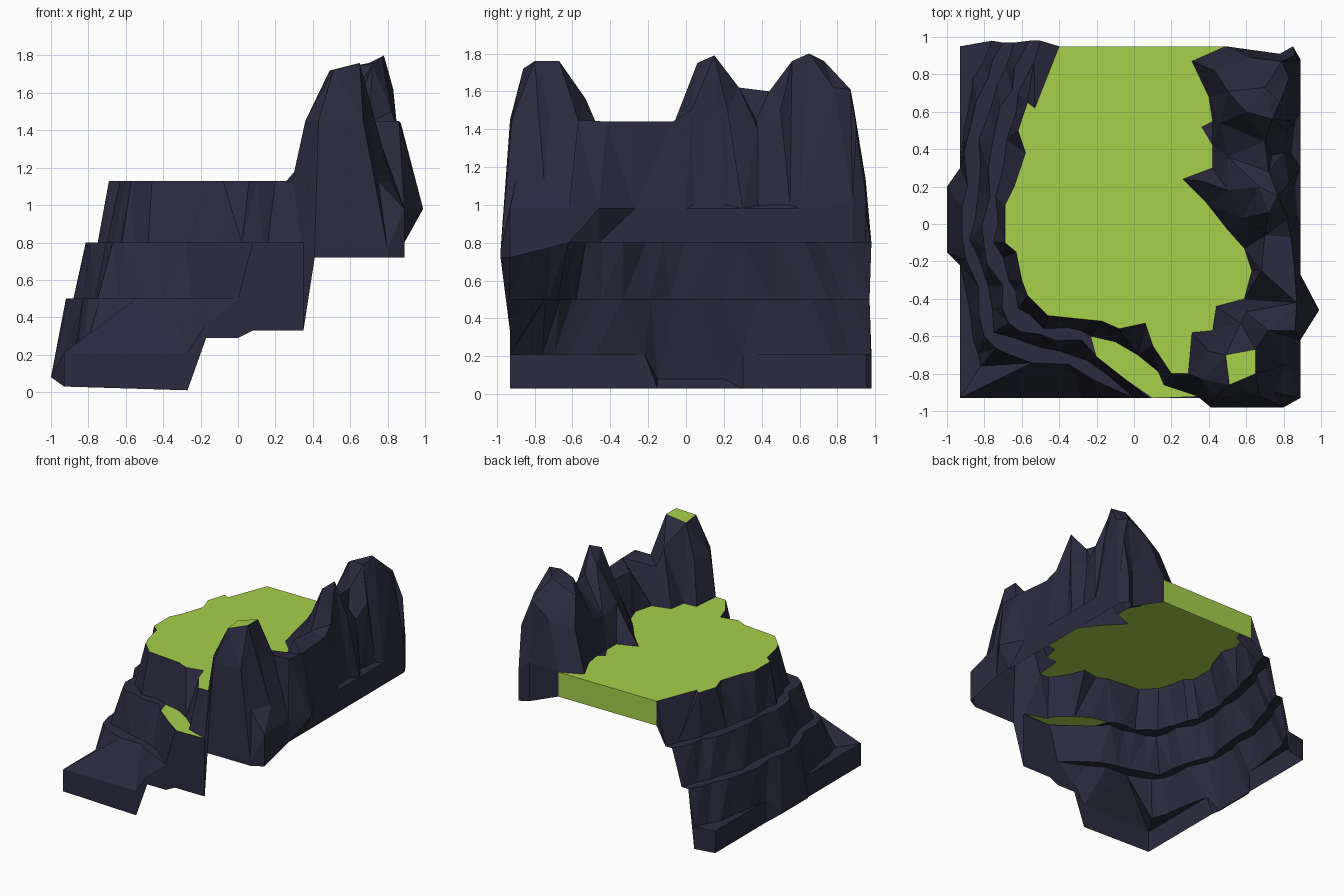
import bpy
import random
from mathutils import Vector
from mathutils.geometry import delaunay_2d_cdt

random.seed(4)
cube = bpy.data.objects.get("Cube")
if cube:
    bpy.data.objects.remove(cube, do_unlink=True)


def make_material(name, colour):
    material = bpy.data.materials.new(name)
    material.use_nodes = True
    material.diffuse_color = colour
    material.node_tree.nodes["Principled BSDF"].inputs["Base Color"].default_value = colour
    return material


rock = make_material("slate rock", (.024, .024, .052, 1))
grass = make_material("grass green", (.38, .63, .07, 1))

points, edges, regions = [], [], []


def at_height(z, outline):
    return [(x, y, z) for x, y in outline]


def add_region(outline):
    """Add a closed outline that later becomes its own set of faces."""
    start = len(points)
    points.extend(Vector(p) for p in outline)
    regions.append(list(range(start, len(points))))


def add_contour(z, path, jag):
    """Add a terrace line, with a point chipped inward (+) or outward (-) per segment."""
    start = len(points)
    path = [Vector((x, y, z)) for x, y in path]
    for a, b in zip(path, path[1:]):
        along = (b - a).normalized()
        chip = Vector((-along.y, along.x, 0)) * random.uniform(.5, 1) * jag
        points.extend([a, a.lerp(b, random.uniform(.35, .65)) + chip])
    points.append(path[-1])
    edges.extend((i, i + 1) for i in range(start, len(points) - 1))


# Outer border of the whole terrain, counter-clockwise from the back corner
add_region([
    (-.93, .95, .21), (-.93, .3, .21), (-1, .2, .08), (-1, -.15, .08),
    (-.93, -.22, .21), (-.93, -.93, .21), (-.27, -.93, .21), (-.17, -.93, .36),
    (0, -.93, .5), (.08, -.93, .8), (.35, -.93, .8), (.41, -.98, .76),
    (.8, -.98, .76), (.89, -.93, .98), (.89, -.62, .98), (.99, -.46, .98),
    (.89, -.27, .98), (.89, 0, .98), (.89, .3, .98), (.89, .6, .98),
    (.89, .88, 1.02), (.85, .95, 1.05), (.78, .91, 1.12), (.49, .95, 1.13),
    (-.4, .95, 1.13), (-.5, .98, .8), (-.56, .98, .8), (-.64, .97, .5),
    (-.7, .97, .5), (-.76, .98, .21)])

# Grass plateau
add_region(at_height(1.13, [
    (-.4, .95), (-.53, .62), (-.57, .65), (-.62, .5), (-.58, .38), (-.64, .2),
    (-.69, .1), (-.69, -.1), (-.63, -.15), (-.6, -.3), (-.57, -.38),
    (-.46, -.49), (-.17, -.52), (-.08, -.56), (.06, -.53), (.1, -.65),
    (.2, -.8), (.29, -.8), (.31, -.58), (.42, -.57), (.44, -.44), (.59, -.4),
    (.63, -.25), (.59, -.13), (.5, -.03), (.39, .11), (.26, .24), (.42, .3),
    (.42, .42), (.36, .52), (.42, .55), (.4, .68), (.31, .87), (.49, .95)]))

# Grass ledge below the front cliff
add_region(at_height(.8, [
    (-.23, -.6), (-.2, -.71), (-.06, -.82), (.1, -.93), (.34, -.92),
    (.16, -.86), (.13, -.79), (.02, -.7), (-.1, -.63)]))

# Grass cap on the front peak
add_region([(.49, -.7, 1.72), (.51, -.86, 1.72), (.65, -.8, 1.76), (.65, -.67, 1.76)])

# Cliff terraces stepping down around the low side
add_contour(.8, [(-.5, .98), (-.62, .7), (-.68, .45), (-.74, .15), (-.75, -.1),
                 (-.67, -.3), (-.62, -.45), (-.48, -.56), (-.28, -.57)], .02)
add_contour(.8, [(-.56, .98), (-.65, .72), (-.75, .47), (-.77, .15), (-.8, -.12),
                 (-.7, -.33), (-.67, -.53), (-.5, -.59), (-.28, -.62)], -.03)
add_contour(.5, [(-.64, .97), (-.73, .75), (-.83, .45), (-.83, .18), (-.88, -.08),
                 (-.78, -.33), (-.75, -.58), (-.5, -.66), (-.25, -.73), (-.08, -.86)], .01)
add_contour(.5, [(-.7, .97), (-.78, .78), (-.88, .5), (-.89, .2), (-.92, -.06),
                 (-.83, -.34), (-.8, -.6), (-.66, -.7), (-.35, -.75), (0, -.93)], -.025)
add_contour(.21, [(-.76, .98), (-.86, .78), (-.91, .5)], .01)
add_contour(.21, [(-.9, -.35), (-.86, -.62), (-.82, -.76)], .01)

# Crags on the high side: front peak, shelf, middle peak, saddle, back peak
crags = [
    [(.36, -.83, 1.45), (.43, -.93, 1.45), (.67, -.92, 1.45), (.75, -.9, 1.13),
     (.7, -.72, 1.48), (.57, -.53, 1.56), (.4, -.68, 1.45), (.82, -.75, 1.13)],
    [(.72, -.57, 1.45), (.86, -.57, 1.45), (.87, -.42, 1.44), (.86, -.25, 1.44),
     (.84, -.07, 1.44), (.7, -.06, 1.44), (.68, -.25, 1.44), (.6, -.47, 1.42)],
    [(.77, .15, 1.79), (.72, .06, 1.75), (.67, .2, 1.68), (.82, .03, 1.5),
     (.83, .22, 1.5), (.5, .18, 1.4), (.36, .23, 1.25), (.58, .03, 1.4),
     (.72, .28, 1.62), (.87, .04, 1), (.86, .22, 1)],
    [(.74, .37, 1.45), (.5, .36, 1.36), (.8, .38, 1.4), (.84, .38, 1)],
    [(.78, .65, 1.8), (.7, .73, 1.76), (.6, .6, 1.74), (.74, .56, 1.76),
     (.5, .71, 1.66), (.82, .5, 1.5), (.83, .78, 1.62), (.79, .87, 1.61),
     (.43, .82, 1.45), (.46, .54, 1.42), (.62, .89, 1.5), (.86, .9, 1.4),
     (.7, .44, 1.6), (.86, .55, 1)],
]
for crag in crags:
    points.extend(Vector(p) for p in crag)

# Triangulate the terrain and give every corner its height
flat, _, triangles, origin, _, owners = delaunay_2d_cdt(
    [p.to_2d() for p in points], edges, regions, 0, 1e-4)
corners = []
for co, source in zip(flat, origin):
    nearest = min(points, key=lambda p: (p.to_2d() - co).length)
    z = points[source[0]].z if source else nearest.z
    corners.append(Vector((co.x, co.y, z)))

names = ["rock_cliffs", "grass_plateau", "grass_ledge", "grass_peak_cap"]
parts = {name: [] for name in names}
border = {}
for triangle, owner in zip(triangles, owners):
    if not owner:
        continue
    part = names[max(owner)]
    parts[part].append([corners[i] for i in triangle])
    for a, b in zip(triangle, triangle[1:] + triangle[:1]):
        if (b, a) in border:
            del border[b, a]
        else:
            border[a, b] = part


def hem(p):
    """Lower end of the skirt that hangs from a border corner."""
    if p.y > .85 and -.74 < p.x < .88:
        z = .8 if p.x > .55 else min(p.z, .93)
    elif p.x < -.2:
        z = .01 if p.y < -.9 and p.x > -.8 else .03
    elif p.x < .38:
        z = .29 if p.x < .05 else .33
    else:
        z = .72 if p.y < -.9 else .8
    return Vector((min(max(p.x, -.93), .89), p.y, z))


# Hanging skirts along the open border
for (a, b), part in border.items():
    a, b = corners[a], corners[b]
    if part != "grass_plateau" or a.y < .9:
        part = "rock_cliffs"
    low_a, low_b = hem(a), hem(b)
    if (a - low_a).length > .001:
        parts[part].append([a, low_a, b])
    if (b - low_b).length > .001:
        parts[part].append([b, low_a, low_b])

# One flat-shaded mesh for each part
for name, faces in parts.items():
    verts = [p for face in faces for p in face]
    mesh = bpy.data.meshes.new(name)
    mesh.from_pydata(verts, [], [(i, i + 1, i + 2) for i in range(0, len(verts), 3)])
    mesh.materials.append(grass if "grass" in name else rock)
    part = bpy.data.objects.new(name, mesh)
    bpy.context.collection.objects.link(part)
    weld = part.modifiers.new("weld", 'WELD')
    weld.merge_threshold = .0005
